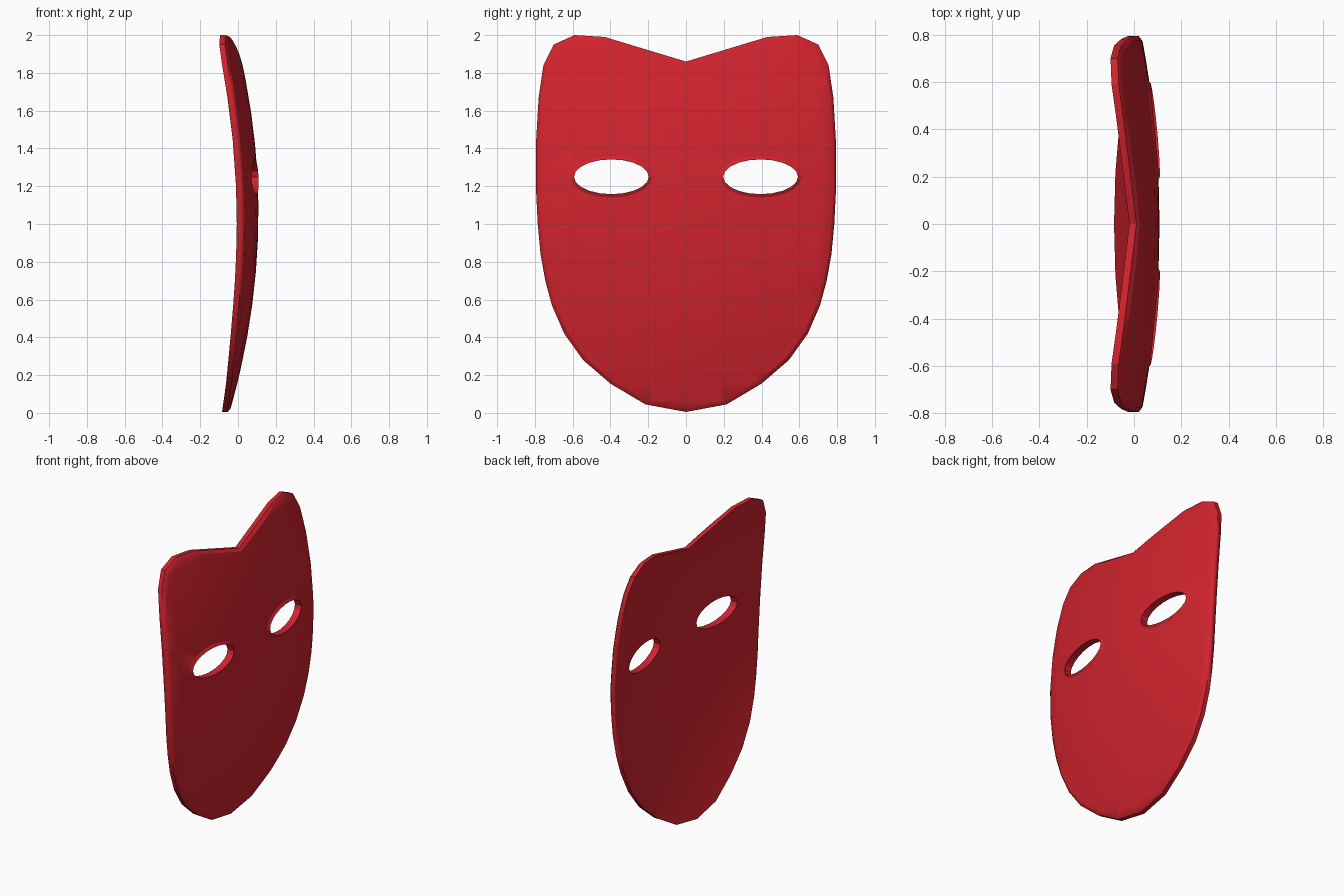
import bpy, bmesh, math
from mathutils import Vector

cube = bpy.data.objects.get("Cube")
if cube:
    bpy.data.objects.remove(cube, do_unlink=True)

THICKNESS = 0.04
RIM = 0.018


def surface_x(y, z):
    """Double-curved face, bulging towards +x."""
    return 0.108 - 0.137 * (z - 1.06) ** 2 - 0.12 * y * y


def add_loop(bm, points):
    verts = [bm.verts.new((0, y, z)) for y, z in points]
    return [bm.edges.new((v, verts[i - 1])) for i, v in enumerate(verts)]


# Half of the outline, from the notch at the top down to the chin
half = [(0, 1.86), (0.43, 1.99), (0.59, 2.0), (0.70, 1.95), (0.755, 1.84),
        (0.78, 1.67), (0.793, 1.45), (0.795, 1.2), (0.785, 1.0), (0.77, 0.84),
        (0.745, 0.7), (0.71, 0.57), (0.645, 0.42), (0.545, 0.28),
        (0.40, 0.155), (0.215, 0.045), (0, 0.005)]
outline = half + [(-y, z) for y, z in reversed(half[1:-1])]

bm = bmesh.new()
rim_layer = bm.faces.layers.int.new("rim")
drop_layer = bm.verts.layers.float.new("drop")

# Flat sheet with two almond eye holes
edges = add_loop(bm, outline)
for side in (-1, 1):
    angles = [math.tau * i / 20 for i in range(20)]
    edges += add_loop(bm, [(side * 0.395 + 0.198 * math.cos(a),
                            1.25 + 0.092 * math.sin(a)) for a in angles])
bmesh.ops.triangle_fill(bm, edges=edges, use_beauty=True, normal=(1, 0, 0))
bmesh.ops.recalc_face_normals(bm, faces=bm.faces)

# Narrow rim along the outline and around the eyes
ring = bmesh.ops.inset_region(bm, faces=bm.faces[:], thickness=RIM,
                              use_boundary=True, use_even_offset=True)
for f in ring["faces"]:
    f[rim_layer] = 1

# Cut the inner sheet into a grid so that it can bend
cuts = [(Vector((0, y, 0)), Vector((0, 1, 0)))
        for y in (-0.7, -0.55, -0.37, -0.18, 0, 0.18, 0.37, 0.55, 0.7)]
cuts += [(Vector((0, 0, 0.17 * i + 0.06)), Vector((0, 0, 1))) for i in range(1, 12)]
for co, normal in cuts:
    faces = [f for f in bm.faces if not f[rim_layer]]
    geom = faces + list({e for f in faces for e in f.edges})
    geom += list({v for f in faces for v in f.verts})
    bmesh.ops.bisect_plane(bm, geom=geom, dist=0.002, plane_co=co, plane_no=normal)

# Outline edge falls back, eye edge stands out as a lip
for v in bm.verts:
    v[drop_layer] = 0
    if v.is_boundary:
        at_eye = abs(abs(v.co.y) - 0.395) < 0.21 and abs(v.co.z - 1.25) < 0.1
        v[drop_layer] = -0.01 if at_eye else 0.01

# Thicken the sheet and bend both sides
result = bmesh.ops.extrude_face_region(bm, geom=bm.faces[:], use_keep_orig=True)
front = {g for g in result["geom"] if isinstance(g, bmesh.types.BMVert)}
for v in bm.verts:
    x = surface_x(v.co.y, v.co.z)
    v.co.x = x - v[drop_layer] if v in front else x - THICKNESS
bmesh.ops.recalc_face_normals(bm, faces=bm.faces)

# Smooth faces, sharp rim except along the soft sides
for f in bm.faces:
    f.smooth = True
for e in bm.edges:
    mid = (e.verts[0].co + e.verts[1].co) / 2
    soft_side = abs(mid.y) > 0.7 and 0.65 < mid.z < 1.65
    e.smooth = soft_side or e.calc_face_angle(0) < 0.45

mesh = bpy.data.meshes.new("face_mask")
bm.to_mesh(mesh)
bm.free()
mask = bpy.data.objects.new("face_mask", mesh)
bpy.context.collection.objects.link(mask)

# Single red colour
red = bpy.data.materials.new("red")
red.use_nodes = True
colour = (0.64, 0.017, 0.027, 1)
red.diffuse_color = colour
red.node_tree.nodes["Principled BSDF"].inputs["Base Color"].default_value = colour
mesh.materials.append(red)
